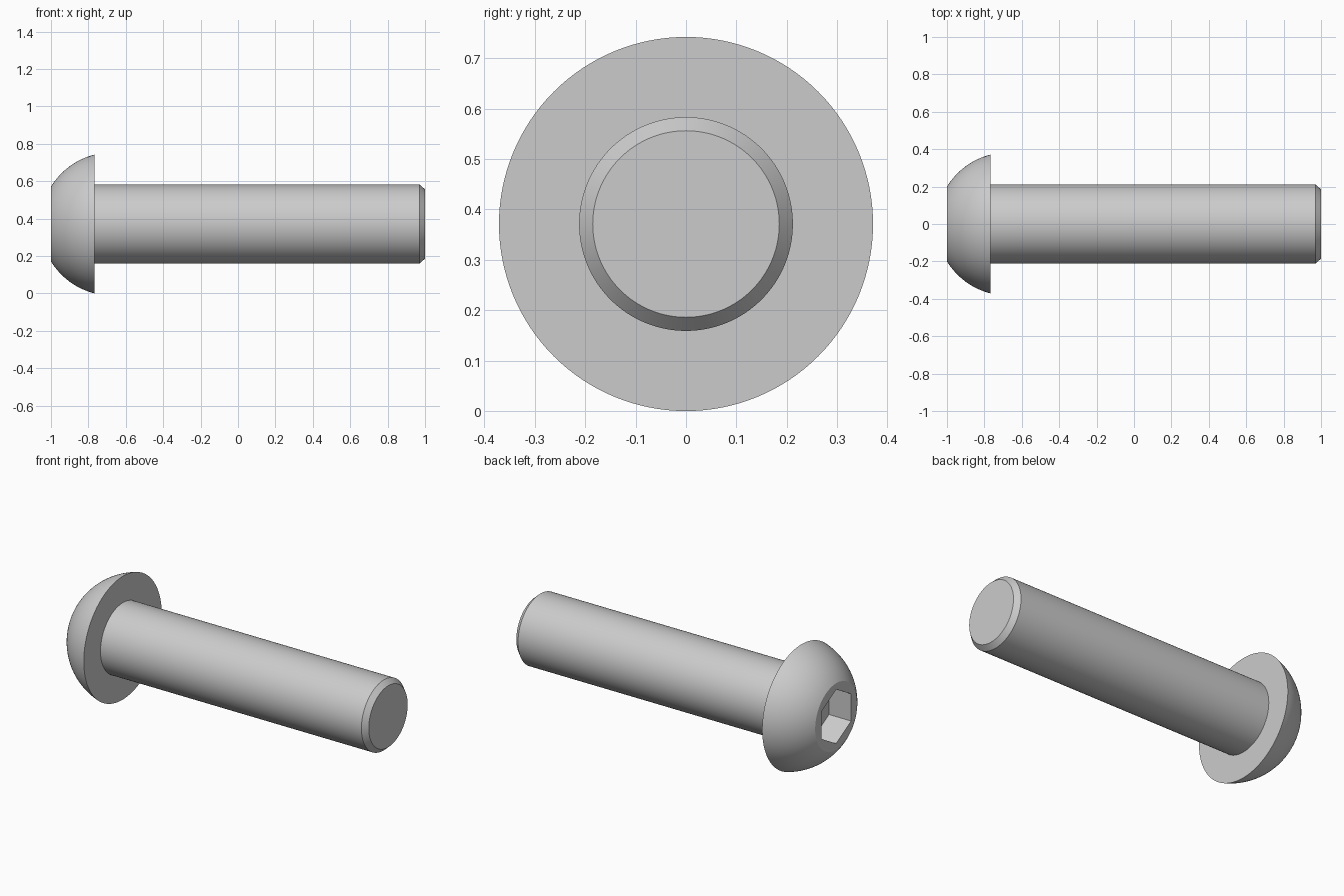
import bpy, bmesh, math
from mathutils import Matrix, Vector

if "Cube" in bpy.data.objects:
    bpy.data.objects.remove(bpy.data.objects["Cube"])

HEAD_R, SHANK_R, TIP_R, FACE_R = 0.371, 0.212, 0.185, 0.20
X_FACE, X_SEAT = -1.0, -0.767
HEX_R, HEX_DEPTH = 0.163, 0.147
SEGMENTS = 128


def lathe(name, profile, steps):
    """Spin (x, radius) points around the screw axis."""
    bm = bmesh.new()
    verts = [bm.verts.new((x, 0, r)) for x, r in profile]
    edges = [bm.edges.new(pair) for pair in zip(verts, verts[1:])]
    bmesh.ops.spin(bm, geom=verts + edges, cent=(0, 0, 0), axis=(1, 0, 0),
                   angle=math.tau, steps=steps)
    bmesh.ops.remove_doubles(bm, verts=bm.verts, dist=1e-5)
    # Cap both open ends
    bmesh.ops.holes_fill(bm, edges=[e for e in bm.edges if e.is_boundary], sides=0)
    bmesh.ops.recalc_face_normals(bm, faces=bm.faces)
    bm.transform(Matrix.Translation(Vector((0, 0, HEAD_R))))
    mesh = bpy.data.meshes.new(name)
    bm.to_mesh(mesh)
    bm.free()
    obj = bpy.data.objects.new(name, mesh)
    bpy.context.collection.objects.link(obj)
    return obj


# Domed head: arc centred on the axis, through the front face rim and the seat rim
cx = (X_SEAT**2 + HEAD_R**2 - X_FACE**2 - FACE_R**2) / (2 * (X_SEAT - X_FACE))
dome_r = math.hypot(X_FACE - cx, FACE_R)
a0 = math.atan2(FACE_R, X_FACE - cx)
a1 = math.atan2(HEAD_R, X_SEAT - cx)
N = 16
dome = []
for i in range(N + 1):
    a = a0 + (a1 - a0) * i / N
    dome.append((cx + dome_r * math.cos(a), dome_r * math.sin(a)))

# Whole screw: dome, flat seat, shank, chamfered tip
screw = lathe("button_head_screw",
              dome + [(X_SEAT, SHANK_R), (0.97, SHANK_R), (1.0, TIP_R)], SEGMENTS)

# Hexagonal drive socket, corners up and down
cutter = lathe("socket_cutter",
               [(X_FACE - 0.1, HEX_R), (X_FACE + HEX_DEPTH, HEX_R)], 6)
cutter.hide_render = True
mod = screw.modifiers.new("socket", 'BOOLEAN')
mod.operation = 'DIFFERENCE'
mod.solver = 'EXACT'
mod.object = cutter
bpy.context.view_layer.objects.active = screw
screw.select_set(True)
bpy.ops.object.modifier_apply(modifier=mod.name)
bpy.data.objects.remove(cutter)

bpy.ops.object.shade_smooth_by_angle(angle=math.radians(25))
